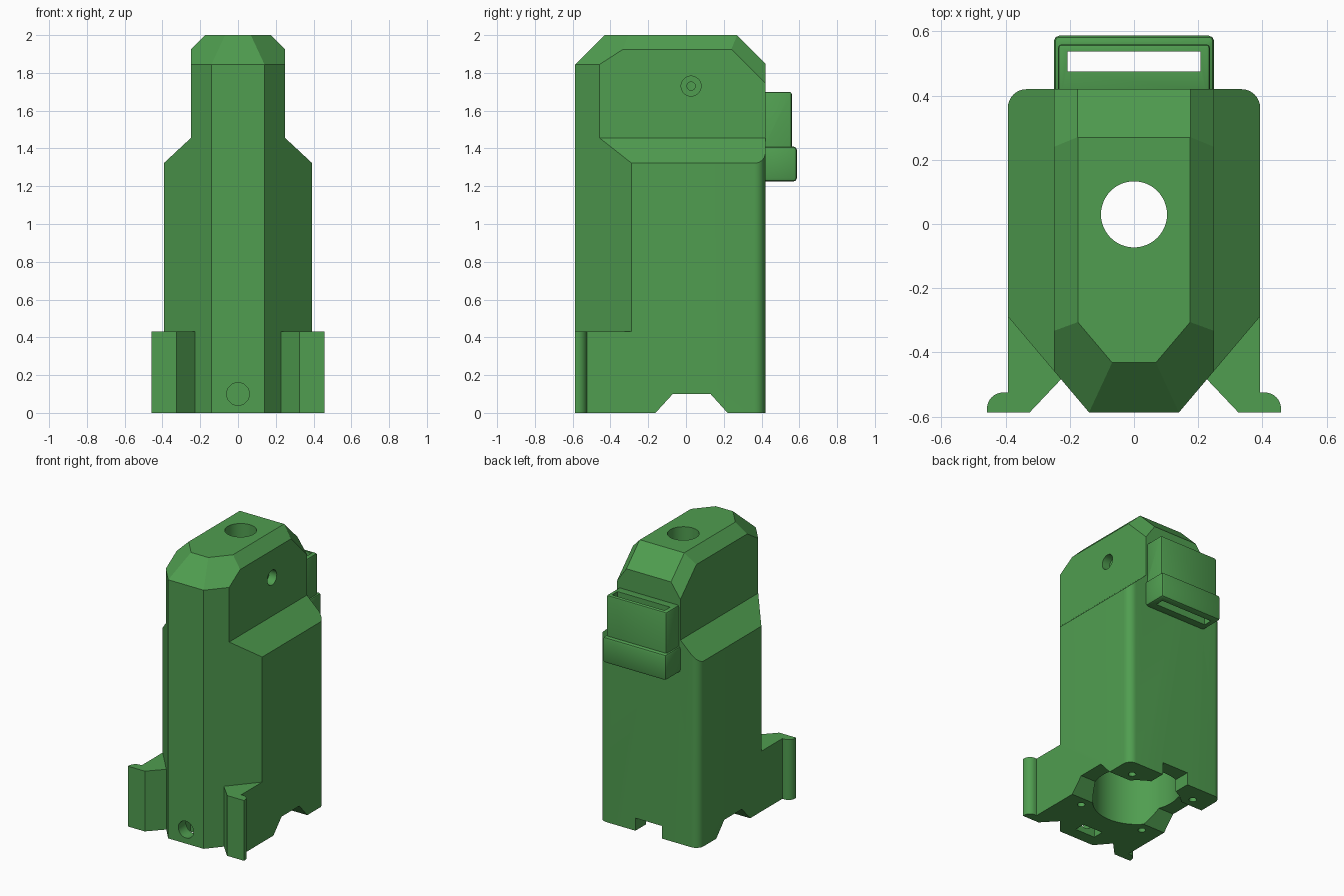
import bpy, bmesh, math
from mathutils import Vector, Matrix

if "Cube" in bpy.data.objects:
    bpy.data.objects.remove(bpy.data.objects["Cube"])

green = bpy.data.materials.new("green plastic")
green.diffuse_color = (0.08, 0.34, 0.08, 1)
green.use_nodes = True
green.node_tree.nodes["Principled BSDF"].inputs["Base Color"].default_value = green.diffuse_color


def prism(name, pts, lo, hi, axis="Z"):
    """Extrude a 2D outline: along Z (points are x, y) or along Y (points are x, z)."""
    bm = bmesh.new()
    place = (lambda a, b, h: (a, b, h)) if axis == "Z" else (lambda a, b, h: (a, h, b))
    low = [bm.verts.new(place(a, b, lo)) for a, b in pts]
    high = [bm.verts.new(place(a, b, hi)) for a, b in pts]
    n = len(pts)
    bm.faces.new(low)
    bm.faces.new(high)
    for i in range(n):
        j = (i + 1) % n
        bm.faces.new((low[i], low[j], high[j], high[i]))
    return finish(name, bm)


def finish(name, bm):
    bmesh.ops.recalc_face_normals(bm, faces=bm.faces)
    me = bpy.data.meshes.new(name)
    bm.to_mesh(me)
    bm.free()
    me.materials.append(green)
    ob = bpy.data.objects.new(name, me)
    bpy.context.collection.objects.link(ob)
    return ob


def box(name, x0, x1, y0, y1, z0, z1):
    return prism(name, [(x0, y0), (x1, y0), (x1, y1), (x0, y1)], z0, z1)


def rod(name, r, start, end, sides=48):
    a, b = Vector(start), Vector(end)
    bm = bmesh.new()
    rot = (b - a).to_track_quat("Z", "Y").to_matrix().to_4x4()
    bmesh.ops.create_cone(bm, cap_ends=True, segments=sides, radius1=r, radius2=r,
                          depth=(b - a).length,
                          matrix=Matrix.Translation((a + b) / 2) @ rot)
    return finish(name, bm)


def apply(ob, mod):
    bpy.context.view_layer.objects.active = ob
    bpy.ops.object.modifier_apply(modifier=mod.name)


def boolean(ob, other, op="DIFFERENCE"):
    mod = ob.modifiers.new("bool", "BOOLEAN")
    mod.operation, mod.solver, mod.object = op, "EXACT", other
    apply(ob, mod)
    bpy.data.objects.remove(other)


def bevel(ob, width):
    mod = ob.modifiers.new("bevel", "BEVEL")
    mod.width, mod.segments, mod.limit_method = width, 2, "ANGLE"
    apply(ob, mod)


def mirror_outline(half):
    return half + [(-a, b) for a, b in reversed(half)]


def arc(cx, cy, r, a0, a1, n):
    return [(cx + r * math.cos(math.radians(a0 + (a1 - a0) * i / n)),
             cy + r * math.sin(math.radians(a0 + (a1 - a0) * i / n))) for i in range(n + 1)]


# Housing: plan outline trimmed to the shouldered front profile
plan = [(0.14, -0.587), (0.393, -0.288)] + arc(0.335, 0.362, 0.058, 0, 90, 8)
body = prism("housing", mirror_outline(plan), 0, 2)
profile = [(0.45, -0.1), (0.45, 1.269), (0.25, 1.455), (0.25, 2.1)]
boolean(body, prism("profile", mirror_outline(profile), -1, 1, "Y"), "INTERSECT")

# Roof chamfers: point on each plane and its outward direction
planes = [((0, -0.587, 1.845), (0, -1, 1)), ((0, 0.42, 1.85), (0, 1, 1))]
for s in (1, -1):
    planes += [((s * 0.25, 0, 1.925), (s, 0, 1)),
               ((s * 0.14, -0.587, 1.845), (s * 0.763, -0.646, 1)),
               ((s * 0.25, 0.42, 1.745), (s * 1.414, 1, 1))]
bm = bmesh.new()
bm.from_mesh(body.data)
for co, no in planes:
    cut = bmesh.ops.bisect_plane(bm, geom=bm.verts[:] + bm.edges[:] + bm.faces[:], dist=1e-5,
                                 plane_co=co, plane_no=no, clear_outer=True)
    edges = [e for e in cut["geom_cut"] if isinstance(e, bmesh.types.BMEdge)]
    bmesh.ops.contextual_create(bm, geom=edges)
bmesh.ops.recalc_face_normals(bm, faces=bm.faces)
bm.to_mesh(body.data)
bm.free()

# Front flanges with rounded tips
for s in (1, -1):
    pts = [(0.2, -0.455), (0.325, -0.587), (0.458, -0.587)] + arc(0.408, -0.575, 0.05, 0, 90, 8)
    pts += [(0.393, -0.525), (0.393, -0.288), (0.3, -0.3)]
    boolean(body, prism("flange", [(s * x, y) for x, y in pts], 0, 0.43), "UNION")

# Main bore, top opening and the base cutouts
CY = 0.03
boolean(body, rod("bore", 0.29, (0, CY, -0.1), (0, CY, 1.3), 64))
boolean(body, rod("top_opening", 0.103, (0, CY, 1.2), (0, CY, 2.1)))
notch = prism("notch", [(-0.18, -0.02), (0.238, -0.02), (0.13, 0.1), (-0.07, 0.1)], -1, 1, "Y")
notch.data.transform(Matrix.Rotation(math.radians(90), 4, "Z"))
boolean(body, notch)
boolean(body, box("back_notch", -0.105, 0.105, 0.2, 0.5, -0.1, 0.09))

# Screw holes under the base
for sx in (1, -1):
    for sy in (1, -1):
        x, y = sx * 0.26, CY + sy * 0.26
        boolean(body, rod("screw_hole", 0.025, (x, y, -0.1), (x, y, 0.3), 24))

# Front hole opening into a slot in the base
boolean(body, rod("front_hole", 0.06, (0, -0.7, 0.1), (0, -0.42, 0.1)))
boolean(body, box("base_slot", -0.08, 0.08, -0.5, -0.42, -0.1, 0.17))

# Countersunk side hole
boolean(body, rod("side_recess", 0.053, (0.19, 0.027, 1.73), (0.4, 0.027, 1.73), 32))
boolean(body, rod("side_hole", 0.022, (0.05, 0.027, 1.73), (0.3, 0.027, 1.73), 24))

# Back clip: upper sleeve and thicker lower lip, with a slot right through
clip = box("back_clip", -0.237, 0.237, 0.40, 0.56, 1.36, 1.7)
bevel(clip, 0.012)
lip = box("clip_lip", -0.25, 0.25, 0.40, 0.587, 1.225, 1.41)
bevel(lip, 0.018)
boolean(clip, lip, "UNION")
boolean(clip, box("clip_slot", -0.207, 0.207, 0.475, 0.537, 1, 2))

# Keep hard edges, smooth the curved surfaces
for ob in (body, clip):
    bpy.ops.object.select_all(action="DESELECT")
    ob.select_set(True)
    bpy.context.view_layer.objects.active = ob
    bpy.ops.object.shade_smooth_by_angle(angle=math.radians(25))
